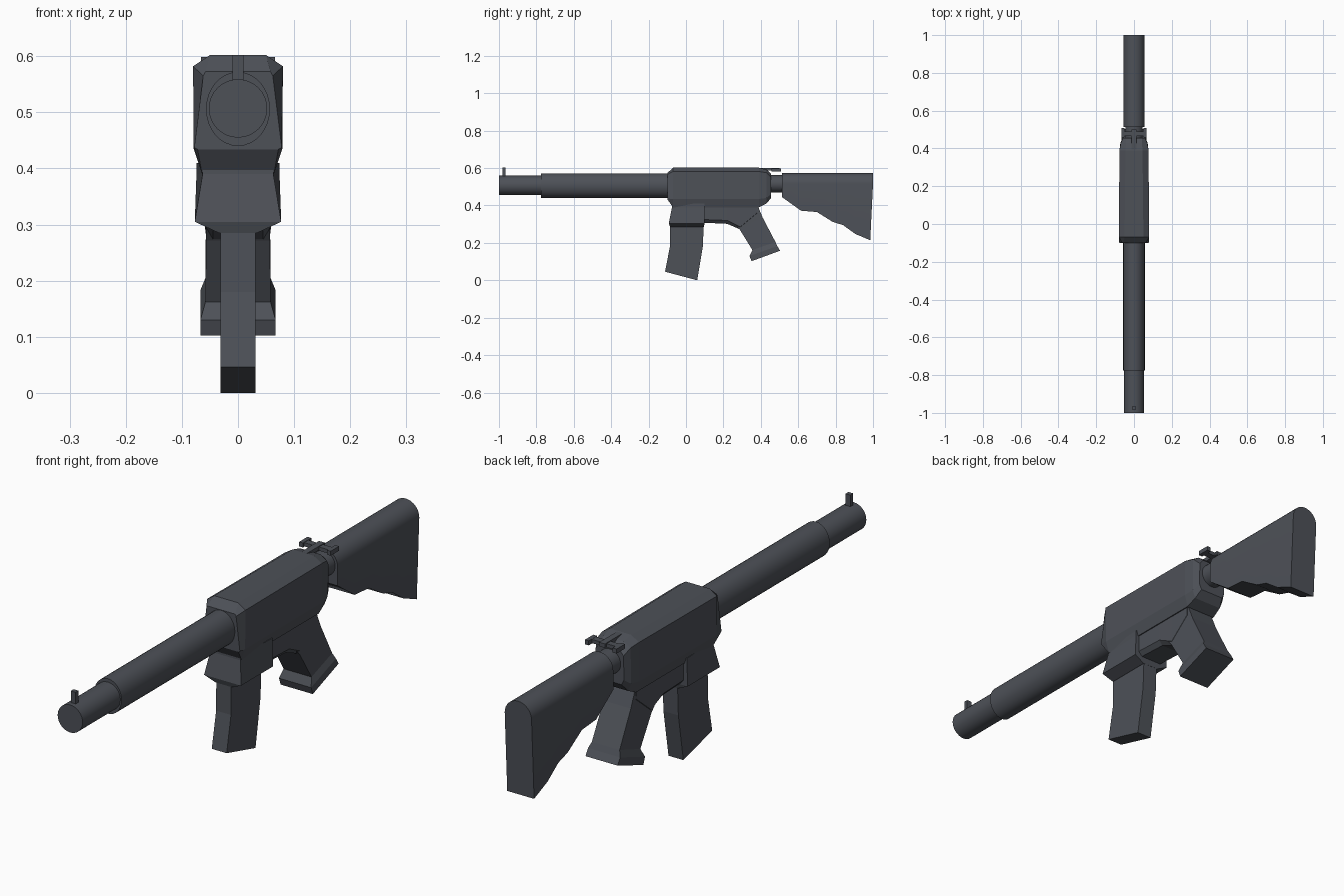
import bpy, bmesh, math

mat = bpy.data.materials.new("dark gunmetal grey")
mat.diffuse_color = (0.075, 0.082, 0.097, 1)


def loft(name, rings, smooth=False):
    """Skin a list of equal-length point rings and cap both ends."""
    bm = bmesh.new()
    vr = [[bm.verts.new(p) for p in r] for r in rings]
    n = len(vr[0])
    for a, b in zip(vr, vr[1:]):
        for i in range(n):
            j = (i + 1) % n
            bm.faces.new((a[i], a[j], b[j], b[i]))
    bm.faces.new(vr[0])
    bm.faces.new(vr[-1][::-1])
    bmesh.ops.recalc_face_normals(bm, faces=bm.faces)
    me = bpy.data.meshes.new(name)
    bm.to_mesh(me)
    bm.free()
    ob = bpy.data.objects.new(name, me)
    bpy.context.collection.objects.link(ob)
    me.materials.append(mat)
    if smooth:
        bpy.ops.object.select_all(action='DESELECT')
        ob.select_set(True)
        bpy.context.view_layer.objects.active = ob
        bpy.ops.object.shade_smooth_by_angle(angle=math.radians(35))
    return ob


def tube(name, y0, y1, rx, rz, zc, n=32):
    rings = [[(rx * math.cos(2 * math.pi * i / n), y,
               zc + rz * math.sin(2 * math.pi * i / n)) for i in range(n)]
             for y in (y0, y1)]
    return loft(name, rings, True)


def mirrored(y, half):
    """Closed ring in the xz plane from its right half, bottom to top."""
    return [(x, y, z) for x, z in half] + [(-x, y, z) for x, z in half[::-1]]


def stack(name, levels):
    """Four-sided column: front (y,z), back (y,z), front and back half width."""
    return loft(name, [[(wf, *f), (wb, *b), (-wb, *b), (-wf, *f)]
                       for f, b, wf, wb in levels])


def box(name, x0, x1, y0, y1, z0, z1):
    return loft(name, [[(x0, y0, z), (x1, y0, z), (x1, y1, z), (x0, y1, z)]
                       for z in (z0, z1)])


# Barrel, handguard and rear tube
tube("barrel", -1.0, -0.75, 0.052, 0.052, 0.507)
tube("handguard", -0.775, -0.08, 0.057, 0.066, 0.506)
tube("rear_tube", 0.44, 0.53, 0.046, 0.046, 0.516)
box("front_sight", -0.01, 0.01, -0.982, -0.965, 0.54, 0.602)

# Upper body with chamfered ends
loft("upper_body", [mirrored(y, h) for y, h in (
    (-0.10, [(0.072, 0.434), (0.078, 0.437), (0.062, 0.565), (0.058, 0.573)]),
    (-0.07, [(0.064, 0.39), (0.079, 0.435), (0.08, 0.582), (0.05, 0.602)]),
    (0.39, [(0.064, 0.39), (0.077, 0.435), (0.077, 0.582), (0.045, 0.602)]),
    (0.43, [(0.06, 0.41), (0.072, 0.44), (0.07, 0.575), (0.042, 0.592)]),
    (0.455, [(0.05, 0.44), (0.06, 0.46), (0.058, 0.55), (0.042, 0.57)]))])

# Magazine housing and magazine
stack("magazine_housing", [
    ((-0.075, 0.41), (0.10, 0.41), 0.063, 0.074),
    ((-0.075, 0.39), (0.10, 0.39), 0.063, 0.074),
    ((-0.092, 0.305), (0.10, 0.305), 0.077, 0.077),
    ((-0.085, 0.285), (0.095, 0.285), 0.034, 0.034)])
stack("magazine", [
    ((-0.085, 0.30), (0.095, 0.30), 0.031, 0.031),
    ((-0.086, 0.18), (0.09, 0.18), 0.031, 0.031),
    ((-0.112, 0.046), (0.06, 0.0), 0.031, 0.031)])

# Lower frame and grip
loft("lower_frame", [mirrored(y, h) for y, h in (
    (0.09, [(0.045, 0.308), (0.06, 0.325), (0.06, 0.40)]),
    (0.22, [(0.045, 0.302), (0.06, 0.32), (0.06, 0.40)]),
    (0.29, [(0.045, 0.272), (0.058, 0.285), (0.06, 0.40)]),
    (0.38, [(0.045, 0.33), (0.058, 0.36), (0.06, 0.40)]))])
stack("grip", [
    ((0.235, 0.33), (0.385, 0.395), 0.057, 0.057),
    ((0.287, 0.272), (0.41, 0.335), 0.057, 0.057),
    ((0.355, 0.162), (0.478, 0.205), 0.058, 0.058),
    ((0.34, 0.13), (0.488, 0.183), 0.067, 0.067),
    ((0.35, 0.102), (0.503, 0.158), 0.067, 0.067)])

# Charging handle: stem, crossbar and end lugs
box("handle_stem", -0.012, 0.012, 0.36, 0.50, 0.586, 0.601)
box("handle_crossbar", -0.06, 0.06, 0.465, 0.49, 0.584, 0.598)
for s in (-1, 1):
    box("handle_lug", s * 0.05, s * 0.066, 0.458, 0.508, 0.582, 0.599)

# Shoulder stock: rounded top, uneven underside
profile = [(0.513, 0.445), (0.615, 0.372), (0.70, 0.365), (0.785, 0.312),
           (0.84, 0.295), (0.905, 0.248), (0.985, 0.214), (0.9999, 0.40)]
profile = [(y, z) for y, z in profile[:-1]]
R, ZC = 0.056, 0.517
arc = [(R * math.cos(math.pi / 2 * i / 8), ZC + R * math.sin(math.pi / 2 * i / 8))
       for i in range(9)]
arc[-1] = (0.002, ZC + R)
rings = [mirrored(y, [(R, z)] + arc) for y, z in profile]
# Butt plate leans back slightly towards the top
rings[-1] = [(x, 0.985 + 0.015 * min(1, (z - 0.214) / 0.2), z) for x, y, z in rings[-1]]
loft("shoulder_stock", rings, True)
